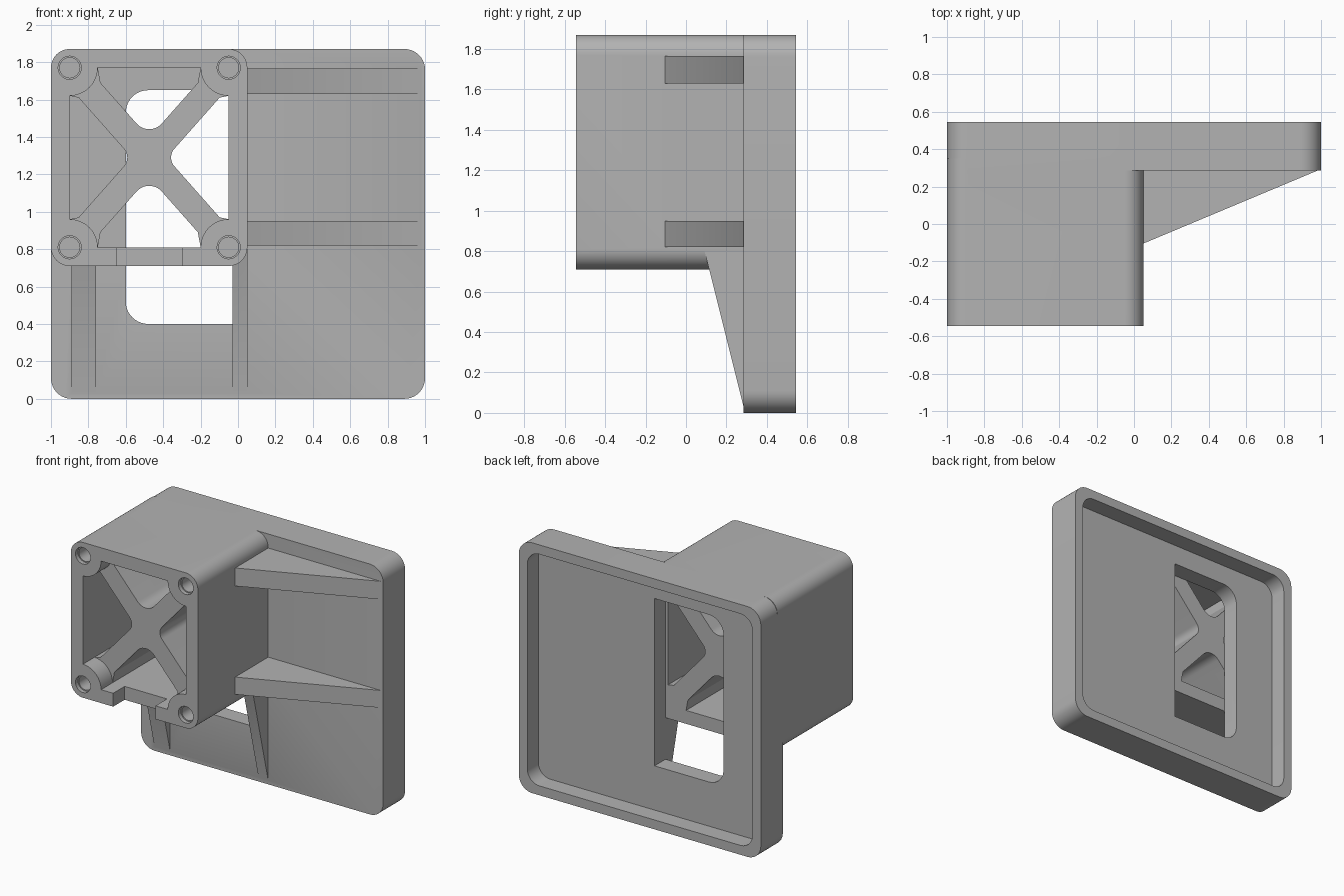
import bpy, bmesh, math
from mathutils import Vector

cube = bpy.data.objects.get("Cube")
if cube:
    bpy.data.objects.remove(cube)

grey = bpy.data.materials.new("plain grey")
grey.use_nodes = True
colour = (0.45, 0.45, 0.45, 1)
grey.diffuse_color = colour
grey.node_tree.nodes["Principled BSDF"].inputs["Base Color"].default_value = colour

PLACE = {"x": lambda a, b, d: (d, a, b),
         "y": lambda a, b, d: (a, d, b),
         "z": lambda a, b, d: (a, b, d)}


def prism(name, pts, lo, hi, axis="y"):
    """Extrude a flat outline along one axis."""
    bm = bmesh.new()
    ends = [[bm.verts.new(PLACE[axis](a, b, d)) for a, b in pts] for d in (lo, hi)]
    bm.faces.new(ends[0])
    bm.faces.new(ends[1][::-1])
    n = len(pts)
    for i in range(n):
        j = (i + 1) % n
        bm.faces.new((ends[0][j], ends[0][i], ends[1][i], ends[1][j]))
    bmesh.ops.recalc_face_normals(bm, faces=bm.faces)
    mesh = bpy.data.meshes.new(name)
    bm.to_mesh(mesh)
    bm.free()
    mesh.materials.append(grey)
    ob = bpy.data.objects.new(name, mesh)
    bpy.context.collection.objects.link(ob)
    return ob


def arc(cx, cz, r, start, end, steps=10):
    return [(cx + r * math.cos(math.radians(start + (end - start) * i / steps)),
             cz + r * math.sin(math.radians(start + (end - start) * i / steps)))
            for i in range(steps + 1)]


def rounded(x0, x1, z0, z1, radii):
    """Rounded rectangle; radii run bottom-left, bottom-right, top-right, top-left."""
    pts = []
    corners = ((x0, z0, 1, 1), (x1, z0, -1, 1), (x1, z1, -1, -1), (x0, z1, 1, -1))
    for i, ((x, z, sx, sz), r) in enumerate(zip(corners, radii)):
        a = 180 + 90 * i
        pts += arc(x + sx * r, z + sz * r, r, a, a + 90) if r else [(x, z)]
    return pts


def fillet(a, tip, b, r):
    """Replace a pointed tip by a tangent arc."""
    a, tip, b = Vector(a), Vector(tip), Vector(b)
    u, v = (a - tip).normalized(), (b - tip).normalized()
    half = u.angle(v) / 2
    c = tip + (u + v).normalized() * r / math.sin(half)
    p, q = tip + u * r / math.tan(half) - c, tip + v * r / math.tan(half) - c
    sweep = p.angle_signed(q)
    start = math.degrees(math.atan2(p.y, p.x))
    return arc(c.x, c.y, r, start, start - math.degrees(sweep))


def combine(body, other, how):
    mod = body.modifiers.new("join", "BOOLEAN")
    mod.operation, mod.solver, mod.object = how, "EXACT", other
    bpy.context.view_layer.update()
    graph = bpy.context.evaluated_depsgraph_get()
    mesh = bpy.data.meshes.new_from_object(body.evaluated_get(graph))
    body.modifiers.clear()
    body.data = mesh
    bpy.data.objects.remove(other)


FRONT, FACE, BACK = -0.545, 0.285, 0.545
X0, X1, Z0, Z1 = -0.9, -0.05, 0.81, 1.77      # screw centres
CX, CZ = (X0 + X1) / 2, (Z0 + Z1) / 2
HX, HZ = (X1 - X0) / 2, (Z1 - Z0) / 2
WEB = -0.41                                   # front of the cross brace

# Square housing
body = prism("bracket_body", rounded(-1, 0.05, 0.71, 1.87, [0.1] * 4), FRONT, 0.35)

# Shallow front opening that leaves round screw bosses in the corners
opening = []
for x, z, a in ((X0, Z0, 90), (X1, Z0, 180), (X1, Z1, 270), (X0, Z1, 360)):
    opening += arc(x, z, 0.15, a, a - 90)
combine(body, prism("opening", opening, FRONT - 0.1, WEB), "DIFFERENCE")

# Four deep pockets that leave a diagonal cross
diag = math.hypot(HX, HZ)
tip_z, tip_x = 0.07 * diag / HX, 0.07 * diag / HZ
for s in (1, -1):
    e = HX - 0.15
    t = (e, tip_z + (e - 0.015) * HZ / HX)
    low = [(-e + 0.015, t[1] - 0.0), (e - 0.015, t[1])]
    tri = fillet(low[0], (0, tip_z), low[1], 0.09) + [low[1], (e, HZ), (-e, HZ), low[0]]
    combine(body, prism("pocket", [(CX + x, CZ + s * z) for x, z in tri], WEB - 0.02, 0.4), "DIFFERENCE")
    f = HZ - 0.15
    w = tip_x + (f - 0.01) * HX / HZ
    low = [(w, -f + 0.01), (w, f - 0.01)]
    tri = fillet(low[0], (tip_x, 0), low[1], 0.07) + [low[1], (HX, f), (HX, -f), low[0]]
    combine(body, prism("pocket", [(CX + s * x, CZ + z) for x, z in tri], WEB - 0.02, 0.4), "DIFFERENCE")

# Screw holes with a slight lead-in, and the cable notch
for x in (X0, X1):
    for z in (Z0, Z1):
        for r, depth in ((0.062, 0.03), (0.054, 0.3)):
            hole = prism("hole", arc(x, z, r, 0, 345, 23), FRONT - 0.1, FRONT + depth)
            combine(body, hole, "DIFFERENCE")
notch = prism("notch", rounded(-0.65, -0.3, 0.6, 0.9, [0] * 4), FRONT - 0.1, WEB)
combine(body, notch, "DIFFERENCE")

# Back plate with a recessed rear
plate = prism("plate", rounded(-1, 1, 0, 1.87, [0.11] * 4), FACE, BACK)
recess = prism("recess", rounded(-0.93, 0.93, 0.07, 1.8, [0.1] * 4), 0.415, 0.7)
combine(plate, recess, "DIFFERENCE")
combine(body, plate, "UNION")

# Side gussets and lower gussets
for z0, z1 in ((0.82, 0.95), (1.63, 1.765)):
    rib = prism("side_rib", [(0.02, -0.117), (0.98, FACE), (0.98, 0.3), (0.02, 0.3)], z0, z1, "z")
    combine(body, rib, "UNION")
for x0, x1 in ((-0.89, -0.76), (-0.03, 0.05)):
    rib = prism("lower_rib", [(FACE, 0.03), (0.092, 0.8), (0.3, 0.8), (0.3, 0.03)], x0, x1, "x")
    combine(body, rib, "UNION")

# Window through the plate
window = prism("window", rounded(-0.6, -0.03, 0.4, 1.65, [0.12, 0, 0, 0.12]), FACE, 0.5)
combine(body, window, "DIFFERENCE")

bpy.ops.object.select_all(action="DESELECT")
body.select_set(True)
bpy.context.view_layer.objects.active = body
bpy.ops.object.shade_smooth_by_angle(angle=math.radians(30))
